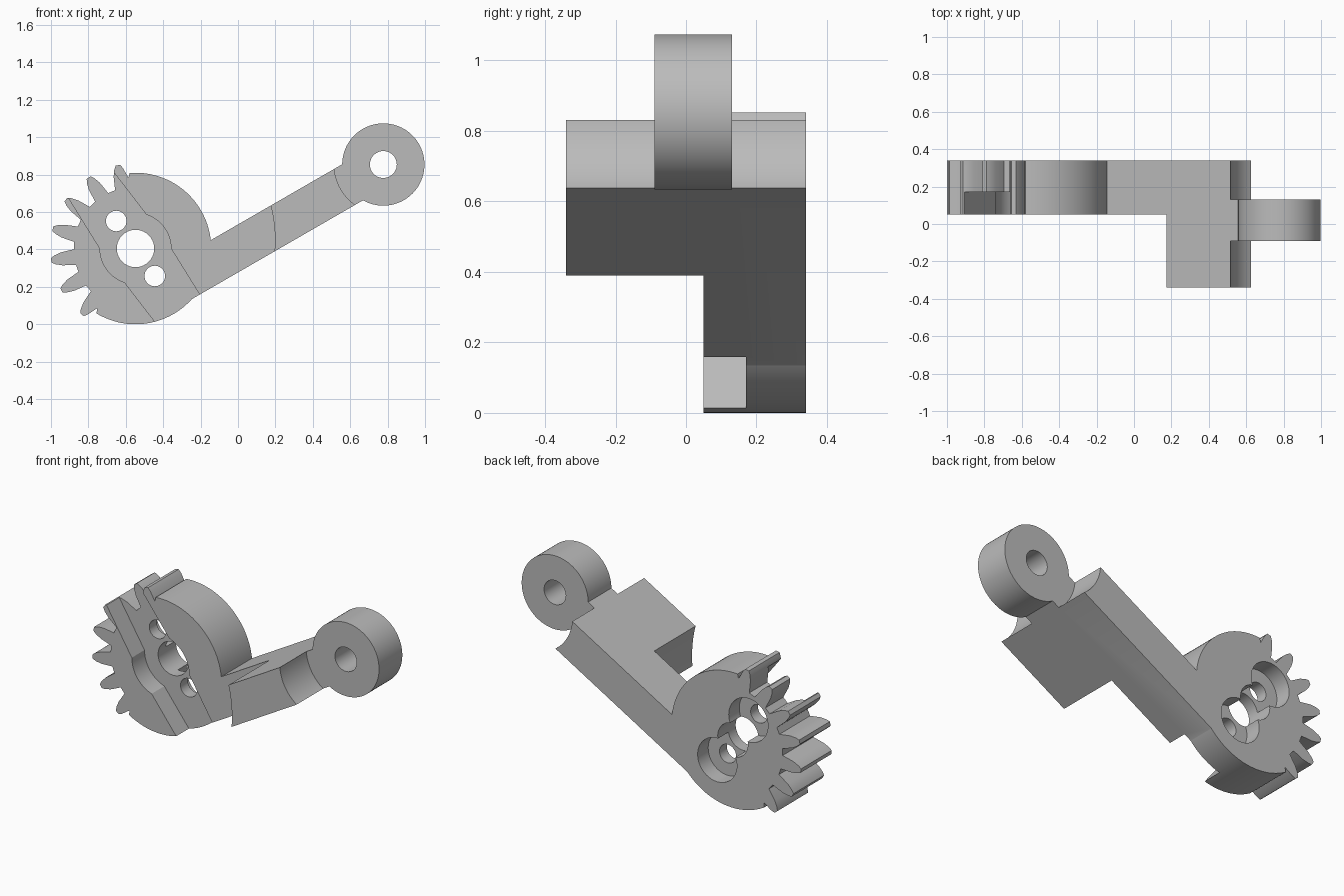
import bpy, bmesh
from math import cos, sin, radians, degrees

if "Cube" in bpy.data.objects:
    bpy.data.objects.remove(bpy.data.objects["Cube"], do_unlink=True)

GEAR = (-0.548, 0.405)      # gear axis in x, z
PIVOT = (0.777, 0.854)      # ring axis in x, z
FRONT, BACK = 0.05, 0.34    # gear thickness in y

grey = bpy.data.materials.new("plain grey")
grey.use_nodes = True
grey.diffuse_color = (0.5, 0.5, 0.5, 1)
grey.node_tree.nodes["Principled BSDF"].inputs["Base Color"].default_value = (0.5, 0.5, 0.5, 1)


def polar(c, r, deg):
    return (c[0] + r * cos(radians(deg)), c[1] + r * sin(radians(deg)))


def arc(c, r, a, b, n):
    return [polar(c, r, a + (b - a) * i / n) for i in range(n + 1)]


def prism(name, outline, y0, y1):
    """Extrude an x-z outline from y0 to y1."""
    bm = bmesh.new()
    face = bm.faces.new([bm.verts.new((x, y0, z)) for x, z in outline])
    ext = bmesh.ops.extrude_face_region(bm, geom=[face])["geom"]
    moved = [v for v in ext if isinstance(v, bmesh.types.BMVert)]
    bmesh.ops.translate(bm, verts=moved, vec=(0, y1 - y0, 0))
    bmesh.ops.recalc_face_normals(bm, faces=bm.faces)
    mesh = bpy.data.meshes.new(name)
    bm.to_mesh(mesh)
    bm.free()
    mesh.materials.append(grey)
    obj = bpy.data.objects.new(name, mesh)
    bpy.context.collection.objects.link(obj)
    return obj


def disc(name, c, r, y0, y1, n=64):
    return prism(name, arc(c, r, 0, 360, n)[:-1], y0, y1)


def combine(target, other, operation):
    mod = target.modifiers.new(other.name, "BOOLEAN")
    mod.operation, mod.object, mod.solver = operation, other, "EXACT"
    bpy.context.view_layer.objects.active = target
    bpy.ops.object.modifier_apply(modifier=mod.name)
    bpy.data.objects.remove(other, do_unlink=True)


# Sector gear: plain round rim plus seven tapered teeth
outline = arc(GEAR, 0.405, -121, 94.5, 60)
for i in range(7):
    mid = 102 + 21.5 * i
    right = [(0.38 if i == 0 else 0.33, 0.042), (0.40, 0.035), (0.435, 0.024), (0.455, 0.012)]
    left = [(0.38 if i == 6 else 0.33, 0.042)] + right[1:]
    outline += [polar(GEAR, r, mid - degrees(w / r)) for r, w in right]
    outline += [polar(GEAR, r, mid + degrees(w / r)) for r, w in reversed(left)]
gear = prism("sector_gear", outline, FRONT, BACK)

# Inclined arm, thin beside the gear and thick at the fork
def upper(x):
    return (x, 0.45 + (x + 0.145) * 0.577)


def lower(x):
    return (x, 0.158 + (x + 0.206) * 0.577)


arm = prism("lever_arm", [upper(-0.4), lower(-0.28), lower(0.73), upper(0.62)], -0.34, BACK)
combine(arm, disc("gear_clearance", (-0.55, 0.45), 0.748, -0.5, FRONT, 160), "DIFFERENCE")
for y0, y1 in ((-0.5, -0.09), (0.13, 0.5)):
    combine(arm, disc("ring_clearance", PIVOT, 0.263, y0, y1, 96), "DIFFERENCE")

# Join gear, arm and pivot ring
combine(arm, gear, "UNION")
combine(arm, disc("pivot_ring", PIVOT, 0.22, -0.09, 0.13, 80), "UNION")
combine(arm, disc("pivot_hole", PIVOT, 0.072, -0.5, 0.5, 48), "DIFFERENCE")

# Tapered slot across the gear front
half = arc((0, 0), 0.19, 0, 72, 18) + [(-0.22, 0.542), (-0.42, 0.371)]
slot = [(GEAR[0] + s * x, GEAR[1] + s * z) for s in (1, -1) for x, z in half]
combine(arm, prism("horn_slot", slot, -0.1, 0.17), "DIFFERENCE")

# Shaft hole, and two screw holes with counterbores at the back
combine(arm, disc("shaft_hole", GEAR, 0.1, 0, 0.5), "DIFFERENCE")
for s in (1, -1):
    c = (GEAR[0] + s * 0.103, GEAR[1] - s * 0.147)
    combine(arm, disc("screw_hole", c, 0.055, 0, 0.5, 40), "DIFFERENCE")
    combine(arm, disc("counterbore", c, 0.13, 0.24, 0.5), "DIFFERENCE")

arm.name = "gear_lever"
bpy.ops.object.select_all(action="DESELECT")
arm.select_set(True)
bpy.context.view_layer.objects.active = arm
bpy.ops.object.shade_smooth_by_angle(angle=radians(25))
